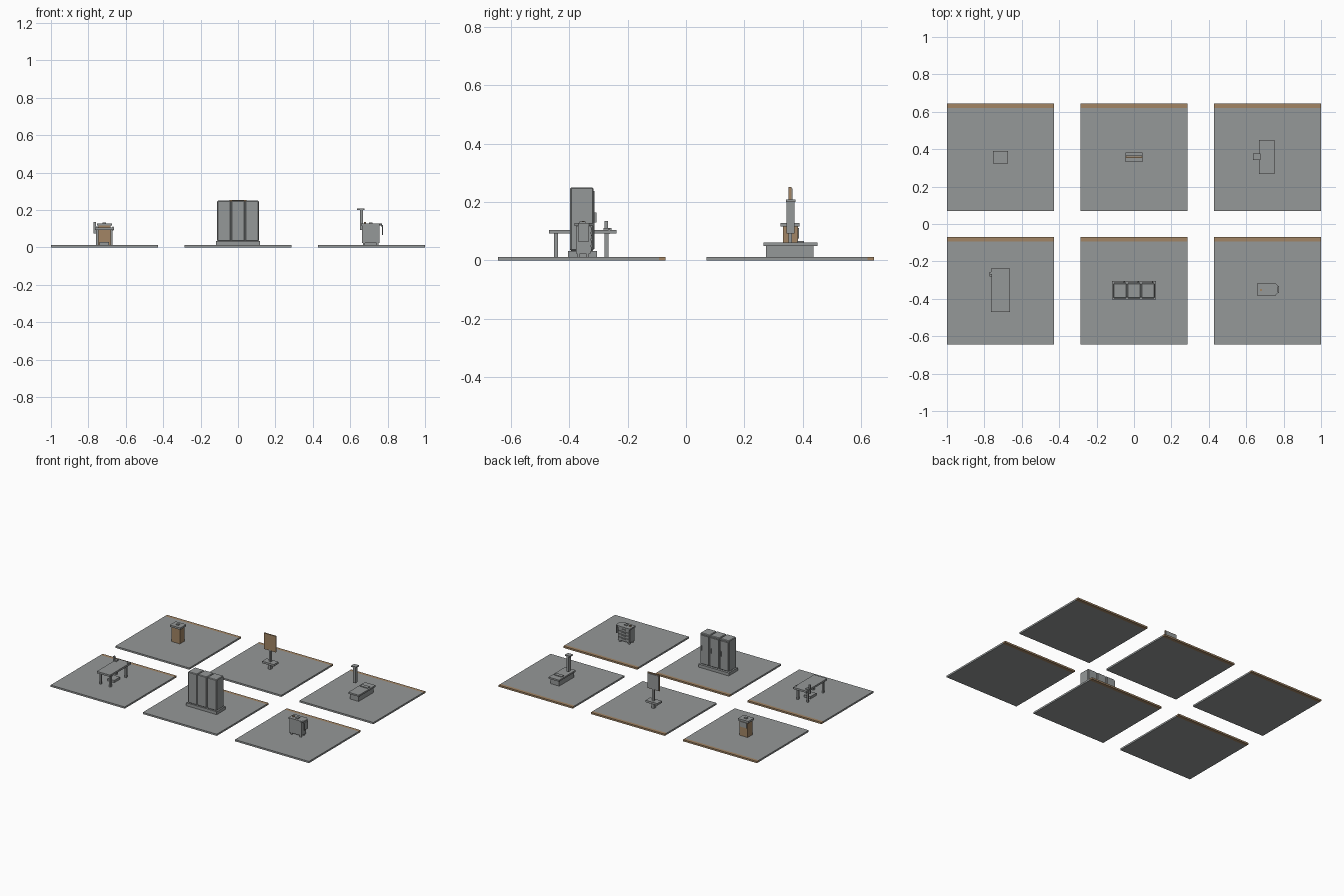
import bpy, bmesh

def material(name, c):
    m = bpy.data.materials.new(name)
    m.diffuse_color = (*c, 1)
    return m

GREY = material("grey", (0.30, 0.315, 0.315))
BROWN = material("brown", (0.36, 0.235, 0.13))

def box(name, x0, x1, y0, y1, z0, z1, mat=GREY, bevel=0):
    bm = bmesh.new()
    bmesh.ops.create_cube(bm, size=1)
    for v in bm.verts:
        v.co.x = x0 if v.co.x < 0 else x1
        v.co.y = y0 if v.co.y < 0 else y1
        v.co.z = z0 if v.co.z < 0 else z1
    me = bpy.data.meshes.new(name)
    bm.to_mesh(me)
    bm.free()
    me.materials.append(mat)
    ob = bpy.data.objects.new(name, me)
    bpy.context.collection.objects.link(ob)
    if bevel:
        b = ob.modifiers.new("bevel", 'BEVEL')
        b.width, b.segments = bevel, 1
    return ob

def prism(name, pts, z0, z1, mat=GREY):
    # outline in plan, pulled up
    bm = bmesh.new()
    f = bm.faces.new([bm.verts.new((x, y, z0)) for x, y in pts])
    r = bmesh.ops.extrude_face_region(bm, geom=[f])
    for v in r["geom"]:
        if isinstance(v, bmesh.types.BMVert):
            v.co.z = z1
    bmesh.ops.recalc_face_normals(bm, faces=bm.faces)
    me = bpy.data.meshes.new(name)
    bm.to_mesh(me)
    bm.free()
    me.materials.append(mat)
    ob = bpy.data.objects.new(name, me)
    bpy.context.collection.objects.link(ob)

T = 0.012  # floor thickness

# six floor tiles, each with a brown strip along the back edge
for cx in (-0.7135, 0, 0.7135):
    for cy in (-0.357, 0.357):
        h = 0.2865
        box("floor_tile", cx - h, cx + h, cy - h, cy + h - 0.022, 0, T)
        box("floor_edge_strip", cx - h, cx + h, cy + h - 0.022, cy + h, 0, T, BROWN)

# lockers on a plinth, doors facing back
box("locker_plinth", -0.118, 0.118, -0.404, -0.305, T, 0.033)
for cx in (-0.075, 0, 0.075):
    box("locker_body", cx - 0.036, cx + 0.036, -0.397, -0.317, 0.033, 0.25, GREY, 0.004)
    box("locker_door", cx - 0.032, cx + 0.032, -0.318, -0.313, 0.04, 0.238)
    box("locker_handle", cx + 0.02, cx + 0.026, -0.313, -0.307, 0.13, 0.165)
for cx in (-0.0375, 0.0375):
    box("locker_joint", cx - 0.002, cx + 0.002, -0.39, -0.322, 0.033, 0.245)

# work table
box("table_top", -0.765, -0.663, -0.47, -0.238, 0.092, 0.105)
for x in (-0.758, -0.682):
    for y in (-0.452, -0.28):
        box("table_leg", x, x + 0.012, y, y + 0.014, T, 0.092)
box("table_post", -0.772, -0.76, -0.28, -0.268, 0.075, 0.136)
box("table_clamp", -0.772, -0.745, -0.282, -0.256, 0.105, 0.112)
box("table_stop", -0.672, -0.666, -0.266, -0.26, 0.09, 0.112)
box("table_foot_block", -0.74, -0.69, -0.385, -0.32, T, 0.028)

# drawer cart
box("cart_body", 0.664, 0.756, -0.377, -0.328, 0.024, 0.12)
prism("cart_top", [(0.657, -0.382), (0.757, -0.382), (0.77, -0.368),
                   (0.77, -0.332), (0.757, -0.317), (0.657, -0.317)], 0.118, 0.128)
for i in range(4):
    z = 0.03 + i * 0.022
    box("cart_drawer", 0.668, 0.752, -0.328, -0.324, z, z + 0.018)
    box("cart_drawer_pull", 0.695, 0.725, -0.324, -0.32, z + 0.01, z + 0.014)
for x in (0.668, 0.74):
    for y in (-0.374, -0.342):
        box("cart_caster", x, x + 0.012, y, y + 0.01, T, 0.024)
for y in (-0.37, -0.338):
    box("cart_handle_arm", 0.765, 0.775, y, y + 0.006, 0.112, 0.12)
box("cart_handle", 0.769, 0.775, -0.37, -0.332, 0.065, 0.118)
box("cart_item", 0.674, 0.684, -0.357, -0.347, 0.128, 0.136, BROWN)
box("cart_tray", 0.7, 0.72, -0.365, -0.345, 0.128, 0.134)

# brown cabinet with grey top and front panel
box("cabinet_body", -0.746, -0.683, 0.332, 0.383, T, 0.116, BROWN)
box("cabinet_top", -0.755, -0.674, 0.324, 0.389, 0.116, 0.129)
box("cabinet_front_panel", -0.74, -0.689, 0.383, 0.387, 0.076, 0.112)
box("cabinet_top_item", -0.725, -0.705, 0.348, 0.366, 0.129, 0.134)

# pedestal seat with post and upright board
box("pedestal_foot", -0.01, 0.01, 0.345, 0.37, T, 0.05)
box("pedestal_plate", -0.045, 0.045, 0.332, 0.383, 0.048, 0.062)
box("board_post", -0.007, 0.007, 0.352, 0.364, 0.062, 0.15)
box("board", -0.046, 0.046, 0.352, 0.361, 0.14, 0.252, BROWN)
box("board_panel", -0.042, 0.042, 0.361, 0.365, 0.144, 0.246)

# bed with lamp post beside it
box("bed_base", 0.676, 0.742, 0.275, 0.437, T, 0.05)
box("bed_top", 0.668, 0.75, 0.266, 0.45, 0.05, 0.061)
box("bed_pillow", 0.68, 0.738, 0.38, 0.405, 0.061, 0.066)
box("lamp_post", 0.651, 0.667, 0.345, 0.372, 0.092, 0.202)
box("lamp_plate", 0.637, 0.675, 0.342, 0.376, 0.201, 0.209)
